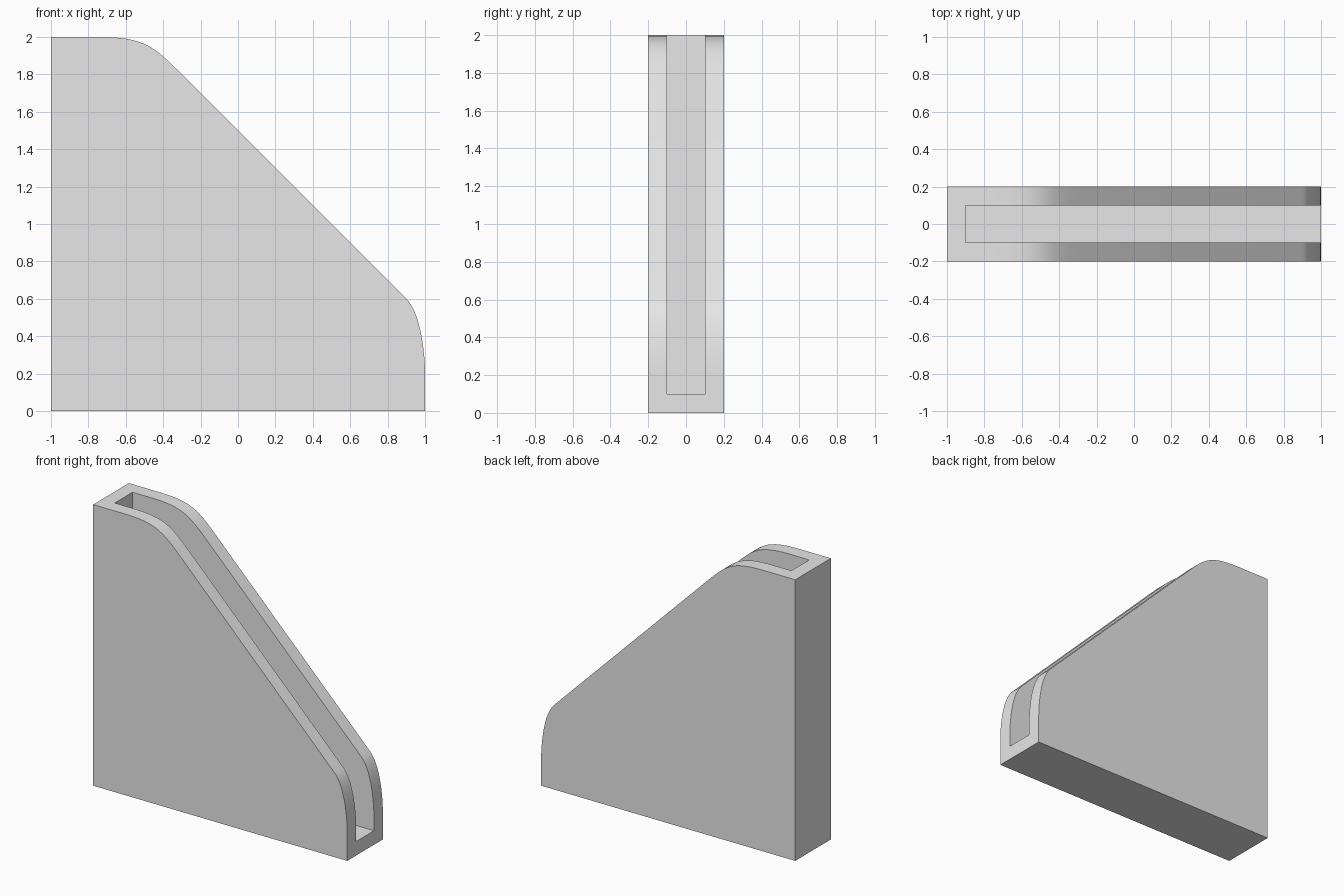
import bpy
import bmesh
import math
from mathutils import Vector
from mathutils.geometry import interpolate_bezier

if "Cube" in bpy.data.objects:
    bpy.data.objects.remove(bpy.data.objects["Cube"], do_unlink=True)

WIDTH, WALL = 0.4, 0.1

grey = bpy.data.materials.new("light grey")
grey.use_nodes = True
colour = (0.8, 0.8, 0.8, 1)
grey.diffuse_color = colour
grey.node_tree.nodes["Principled BSDF"].inputs["Base Color"].default_value = colour


def extrude_profile(name, points, width):
    """Extrude an x-z outline along y, centred on y = 0."""
    bm = bmesh.new()
    face = bm.faces.new([bm.verts.new((x, -width / 2, z)) for x, z in points])
    moved = bmesh.ops.extrude_face_region(bm, geom=[face])["geom"]
    bmesh.ops.translate(bm, vec=(0, width, 0),
                        verts=[v for v in moved if isinstance(v, bmesh.types.BMVert)])
    bmesh.ops.recalc_face_normals(bm, faces=bm.faces)
    mesh = bpy.data.meshes.new(name)
    bm.to_mesh(mesh)
    bm.free()
    mesh.materials.append(grey)
    obj = bpy.data.objects.new(name, mesh)
    bpy.context.collection.objects.link(obj)
    return obj


def curve(*handles, steps=14):
    pts = interpolate_bezier(*[Vector((x, z, 0)) for x, z in handles], steps)
    return [(p.x, p.y) for p in pts]


# Holder body: square back corner, rounded shoulder, slope, rounded toe
outline = [(-1, 0), (-1, 2)]
outline += curve((-0.75, 2), (-0.5, 2), (-0.45, 1.95), (-0.3, 1.8))
outline += curve((0.9, 0.6), (0.98, 0.52), (1, 0.3), (1, 0.2))
outline += [(1, 0)]
body = extrude_profile("slotted_holder", outline, WIDTH)

# Slot open along the top and toe, leaving a back wall and a floor
slot = extrude_profile("slot_cutter",
                       [(WALL - 1, WALL), (WALL - 1, 3), (2, 3), (2, WALL)],
                       WIDTH - 2 * WALL)
slot.hide_render = True
cut = body.modifiers.new("slot", 'BOOLEAN')
cut.operation = 'DIFFERENCE'
cut.solver = 'EXACT'
cut.object = slot

# Apply the cut and shade the rounded edges smooth
bpy.ops.object.select_all(action='DESELECT')
body.select_set(True)
bpy.context.view_layer.objects.active = body
bpy.ops.object.modifier_apply(modifier=cut.name)
bpy.data.objects.remove(slot, do_unlink=True)
bpy.ops.object.shade_smooth_by_angle(angle=math.radians(30))
